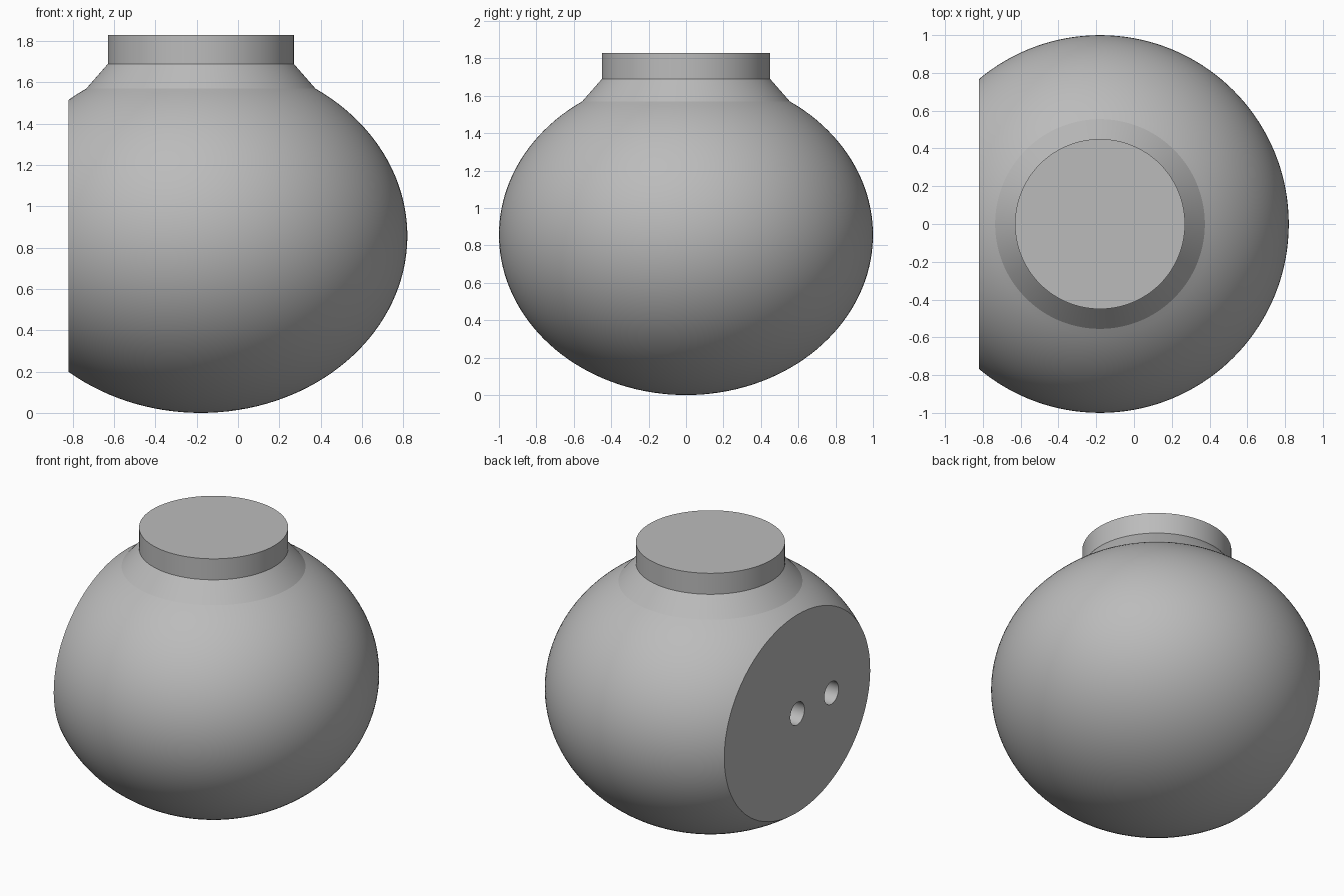
import bpy
import bmesh
from math import radians, sin, cos, asin, pi
from mathutils import Matrix, Vector

cube = bpy.data.objects.get("Cube")
if cube:
    bpy.data.objects.remove(cube, do_unlink=True)

CENTRE = Vector((-0.18, 0, 0.857))   # middle of the squashed globe
RADIUS, HALF_HEIGHT = 1.0, 0.857
FLAT_X = -0.82                       # flat mounting face
SHOULDER_R, NECK_R = 0.555, 0.45
NECK_Z, TOP_Z = 1.69, 1.83
RINGS, SEGMENTS = 56, 144

grey = bpy.data.materials.new("plain grey")
grey.use_nodes = True
COLOUR = (0.5, 0.5, 0.5, 1)
grey.diffuse_color = COLOUR
grey.node_tree.nodes["Principled BSDF"].inputs["Base Color"].default_value = COLOUR


def make_object(name, bm):
    bmesh.ops.recalc_face_normals(bm, faces=bm.faces[:])
    mesh = bpy.data.meshes.new(name)
    bm.to_mesh(mesh)
    bm.free()
    mesh.materials.append(grey)
    obj = bpy.data.objects.new(name, mesh)
    bpy.context.collection.objects.link(obj)
    return obj


# Body: globe arc, sloped shoulder and short neck, turned about the vertical axis
end = pi - asin(SHOULDER_R / RADIUS)
profile = []
for i in range(RINGS + 1):
    a = end * i / RINGS
    profile.append((RADIUS * sin(a), CENTRE.z - HALF_HEIGHT * cos(a)))
profile += [(NECK_R, NECK_Z), (NECK_R, TOP_Z)]

bm = bmesh.new()
verts = [bm.verts.new((CENTRE.x + r, 0, z)) for r, z in profile]
edges = [bm.edges.new(pair) for pair in zip(verts, verts[1:])]
bmesh.ops.spin(bm, geom=verts + edges, cent=CENTRE, axis=(0, 0, 1),
               angle=2 * pi, steps=SEGMENTS, use_duplicate=False)
bmesh.ops.remove_doubles(bm, verts=bm.verts[:], dist=0.0001)
# Neck lid
bmesh.ops.holes_fill(bm, edges=[e for e in bm.edges if e.is_boundary], sides=0)
# Flat face sliced off one side
bmesh.ops.bisect_plane(bm, geom=bm.verts[:] + bm.edges[:] + bm.faces[:],
                       plane_co=(FLAT_X, 0, 0), plane_no=(-1, 0, 0),
                       clear_outer=True)
bmesh.ops.holes_fill(bm, edges=[e for e in bm.edges if e.is_boundary], sides=0)
body = make_object("globe_body", bm)

# Two round sockets bored into the flat face
cutters = []
for name, y in (("middle_socket_cutter", 0), ("side_socket_cutter", -0.36)):
    bm = bmesh.new()
    place = Matrix.Translation((FLAT_X, y, CENTRE.z)) @ Matrix.Rotation(pi / 2, 4, 'Y')
    bmesh.ops.create_cone(bm, cap_ends=True, segments=48, radius1=0.075,
                          radius2=0.075, depth=0.6, matrix=place)
    cutter = make_object(name, bm)
    cutter.hide_render = True
    cutters.append(cutter)
    cut = body.modifiers.new(name, 'BOOLEAN')
    cut.operation = 'DIFFERENCE'
    cut.solver = 'EXACT'
    cut.object = cutter

bpy.ops.object.select_all(action='DESELECT')
body.select_set(True)
bpy.context.view_layer.objects.active = body
for name in [m.name for m in body.modifiers]:
    bpy.ops.object.modifier_apply(modifier=name)
for cutter in cutters:
    bpy.data.objects.remove(cutter, do_unlink=True)
bpy.ops.object.shade_smooth_by_angle(angle=radians(14))
